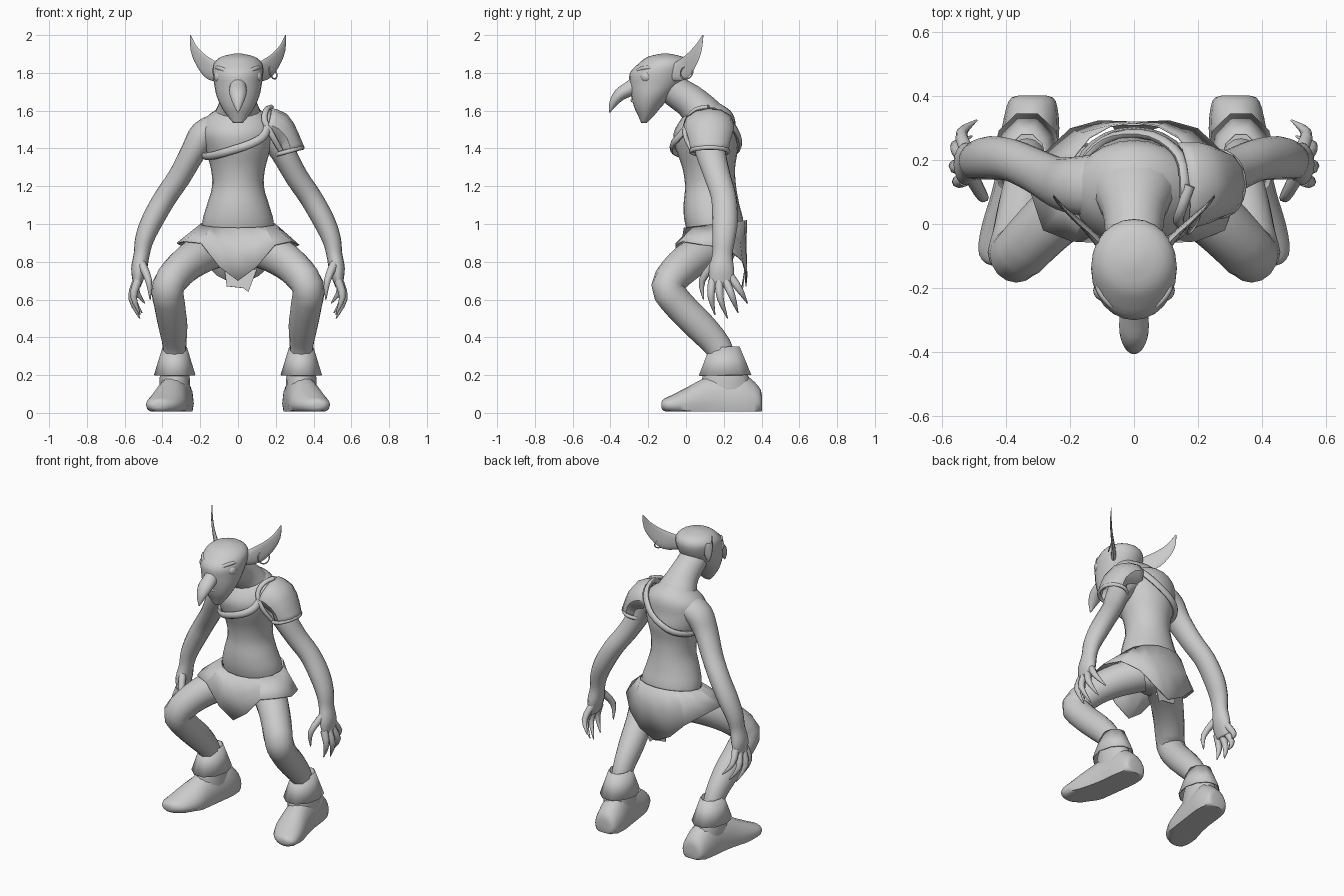
import bpy
import bmesh
import math
from mathutils import Vector

if "Cube" in bpy.data.objects:
    bpy.data.objects.remove(bpy.data.objects["Cube"])

grey = bpy.data.materials.new("plain grey")
grey.use_nodes = True
grey.diffuse_color = (0.6, 0.6, 0.6, 1)
grey.node_tree.nodes["Principled BSDF"].inputs["Base Color"].default_value = grey.diffuse_color


def finish(ob, mirror=False, thick=0, angle=50):
    """Material, smoothing and modifiers shared by all parts."""
    ob.data.materials.clear()
    ob.data.materials.append(grey)
    bpy.ops.object.select_all(action="DESELECT")
    ob.select_set(True)
    bpy.context.view_layer.objects.active = ob
    if angle:
        bpy.ops.object.shade_smooth_by_angle(angle=math.radians(angle))
    if thick:
        ob.modifiers.new("thickness", "SOLIDIFY").thickness = thick
    if mirror:
        ob.modifiers.new("mirror", "MIRROR").use_mirror_merge = False
    return ob


def mesh_object(name, verts, faces):
    me = bpy.data.meshes.new(name)
    me.from_pydata(verts, [], faces)
    bm = bmesh.new()
    bm.from_mesh(me)
    bmesh.ops.recalc_face_normals(bm, faces=bm.faces)
    bm.to_mesh(me)
    bm.free()
    ob = bpy.data.objects.new(name, me)
    bpy.context.scene.collection.objects.link(ob)
    return ob


def spline(rows, steps, closed):
    """Catmull-Rom through rows of (x, y, z, radius_a, radius_b)."""
    rows = [Vector(r) for r in rows]
    n, out = len(rows), []

    def row(i):
        return rows[i % n] if closed else rows[max(0, min(n - 1, i))]

    for i in range(n if closed else n - 1):
        a, b, c, d = (row(i + k) for k in (-1, 0, 1, 2))
        for s in range(steps):
            t = s / steps
            out.append(b + (c - a) * (t / 2) + (a * 2 - b * 5 + c * 4 - d) * (t * t / 2)
                       + (b * 3 - a - c * 3 + d) * (t ** 3 / 2))
    return out if closed else out + [rows[-1]]


def tube(name, rows, ref=(1, 0, 0), sides=16, steps=3, closed=False, caps=True,
         normal=None, floor=None, **kw):
    """Elliptical loft; radius_a lies along ref, radius_b across it.
    With a normal, all sections are parallel to one plane."""
    pts = spline(rows, steps, closed)
    n, verts, faces = len(pts), [], []
    for i, p in enumerate(pts):
        nxt = pts[(i + 1) % n] if closed else pts[min(i + 1, n - 1)]
        prv = pts[i - 1] if closed else pts[max(i - 1, 0)]
        t = Vector(normal) if normal else (Vector(nxt[:3]) - Vector(prv[:3])).normalized()
        u = Vector(ref)
        u = (u - t * u.dot(t)).normalized()
        v = t.cross(u)
        for k in range(sides):
            a = math.tau * k / sides
            q = Vector(p[:3]) + u * (math.cos(a) * max(p[3], .002)) + v * (math.sin(a) * max(p[4], .002))
            if floor is not None:
                q.z = max(q.z, floor)
            verts.append(q)
    for i in range(n if closed else n - 1):
        for k in range(sides):
            j, m = (i + 1) % n, (k + 1) % sides
            faces.append((i * sides + k, i * sides + m, j * sides + m, j * sides + k))
    if caps and not closed:
        faces += [tuple(range(sides)), tuple(range((n - 1) * sides, n * sides))]
    return finish(mesh_object(name, verts, faces), **kw)


def rings(name, rows):
    """Stack of level ellipses given as (z, y, half width, half depth)."""
    return tube(name, [(0, y, z, a, b) for z, y, a, b in rows], sides=24, normal=(0, 0, 1), angle=70)


# Torso, neck and head
rings("torso", [(.8, .17, .08, .07), (.88, .16, .17, .12), (1, .15, .19, .155), (1.1, .135, .165, .148),
                (1.2, .13, .137, .135), (1.3, .12, .145, .14), (1.4, .11, .175, .165),
                (1.48, .1, .195, .165), (1.55, .115, .18, .145), (1.6, .125, .125, .11), (1.64, .12, .06, .055)])
tube("neck", [(0, .17, 1.42, .13, .07), (0, .125, 1.53, .145, .11), (0, .04, 1.635, .1, .092),
              (0, -.045, 1.695, .09, .084), (0, -.12, 1.75, .09, .08)], angle=80)
rings("head", [(1.535, -.222, .025, .015), (1.57, -.212, .055, .04), (1.62, -.203, .088, .072),
               (1.68, -.182, .114, .108), (1.74, -.16, .126, .138), (1.8, -.144, .134, .153),
               (1.85, -.118, .128, .132), (1.885, -.11, .09, .092), (1.902, -.11, .02, .02)])

# Hooked nose and lips
tube("nose", [(0, -.25, 1.74, .04, .05), (0, -.3, 1.715, .046, .04), (0, -.35, 1.685, .044, .034),
              (0, -.385, 1.64, .028, .022), (0, -.405, 1.59, .003, .003)], angle=80)
tube("lips", [(-.06, -.235, 1.63, .01, .01), (0, -.28, 1.655, .012, .014), (.06, -.235, 1.63, .01, .01)],
     ref=(0, 0, 1), sides=8, angle=80)

# Eyes and brows
bpy.ops.mesh.primitive_uv_sphere_add(segments=16, ring_count=10, radius=.034, location=(0, 0, 0))
eye = bpy.context.object
eye.name = "eyes"
for vert in eye.data.vertices:
    vert.co += Vector((.094, -.208, 1.78))
finish(eye, mirror=True)
tube("brows", [(.025, -.285, 1.79, .006, .006), (.075, -.252, 1.815, .012, .01),
               (.11, -.205, 1.828, .01, .01), (.118, -.155, 1.82, .005, .005)],
     ref=(0, 0, 1), sides=8, mirror=True, angle=80)

# Pointed ears and one earring
tube("ears", [(.1, -.07, 1.8, .016, .045), (.15, -.015, 1.82, .01, .056), (.2, .03, 1.87, .007, .044),
              (.235, .065, 1.93, .005, .027), (.252, .09, 2, .002, .003)],
     ref=(-.76, .65, 0), sides=12, mirror=True, angle=70)
bpy.ops.mesh.primitive_torus_add(major_radius=.037, minor_radius=.004, major_segments=20, minor_segments=6,
                                 location=(.185, .003, 1.803), rotation=(0, math.pi / 2 - .3, -.5))
bpy.context.object.name = "earring"
finish(bpy.context.object)

# Arms and palms
tube("arms", [(.1, .12, 1.515, .1, .075), (.18, .12, 1.47, .092, .08), (.238, .13, 1.38, .08, .067),
              (.31, .167, 1.25, .07, .061), (.385, .2, 1.14, .067, .06), (.453, .207, 1.02, .068, .058),
              (.495, .2, .92, .06, .05), (.51, .193, .84, .053, .042), (.524, .188, .76, .067, .042),
              (.532, .188, .69, .063, .025), (.534, .188, .665, .05, .016)],
     ref=(0, 1, 0), mirror=True, angle=80)

# Fingers
fingers = {
    "thumbs": [(.51, .15, .79), (.473, .085, .7), (.465, .093, .6)],
    "index_fingers": [(.53, .14, .7), (.553, .132, .615), (.518, .153, .52)],
    "middle_fingers": [(.535, .175, .7), (.563, .182, .605), (.52, .22, .5)],
    "ring_fingers": [(.535, .21, .7), (.558, .245, .615), (.508, .275, .53)],
    "little_fingers": [(.525, .23, .73), (.54, .285, .65), (.493, .325, .58)],
}
for name, path in fingers.items():
    tube(name, [(*p, r, r) for p, r in zip(path, (.023, .018, .003))],
         ref=(0, 1, 0), sides=8, mirror=True, angle=80)

# Bent legs
tube("legs", [(.08, .17, .88, .11, .1), (.19, .075, .84, .1, .1), (.29, -.02, .773, .091, .096),
              (.37, -.098, .67, .086, .086), (.362, -.035, .57, .082, .083), (.345, .073, .46, .077, .082),
              (.336, .17, .35, .062, .072), (.335, .21, .24, .06, .063)], mirror=True, angle=80)

# Boots with a flat sole, ankle shafts and flared cuffs
tube("boots", [(.318, .402, .05, .045, .04), (.319, .385, .05, .074, .09), (.324, .3, .05, .09, .16),
               (.335, .2, .05, .09, .165), (.352, .1, .05, .094, .135), (.375, 0, .045, .101, .088),
               (.402, -.08, .042, .086, .05), (.416, -.118, .042, .055, .032), (.42, -.13, .042, .025, .015)],
     normal=(0, -1, 0), floor=.008, mirror=True, angle=60)
tube("boot_shafts", [(.33, .215, .06, .08, .13), (.335, .21, .18, .08, .125), (.335, .205, .27, .07, .09)],
     normal=(0, 0, 1), mirror=True, angle=60)
tube("boot_cuffs", [(.335, .205, .35, .064, .083), (.335, .207, .2, .11, .146)], sides=10, steps=1,
     caps=False, thick=.006, mirror=True, angle=30)

# Shoulder guard with collar and rim, on the left only
tube("shoulder_guard", [(.15, .12, 1.53, .135, .088), (.21, .125, 1.507, .13, .09),
                        (.262, .125, 1.45, .112, .066), (.28, .125, 1.385, .1, .075)],
     ref=(0, 1, 0), sides=12, steps=2, caps=False, thick=.008, angle=40)
tube("shoulder_guard_rim", [(.268 + .075 * math.cos(k * math.tau / 8), .125 + .1 * math.sin(k * math.tau / 8),
                             1.385 + .02 * math.cos(k * math.tau / 8), .012, .01) for k in range(8)],
     ref=(0, 0, 1), sides=8, closed=True, angle=60)
tube("shoulder_guard_collar", [(.175, .12, 1.62, .016, .012), (.15, .05, 1.605, .016, .012),
                               (.14, .005, 1.55, .016, .012), (.18, -.005, 1.47, .016, .012),
                               (.225, .03, 1.39, .014, .01)], sides=8, angle=60)

# Chest strap running over the left shoulder and under the right arm
strap = [(-.18, .11, 1.36), (-.14, .01, 1.36), (-.05, -.062, 1.385), (.07, -.068, 1.425), (.14, -.03, 1.47),
         (.16, .025, 1.54), (.16, .11, 1.605), (.145, .21, 1.56), (.06, .275, 1.47), (-.06, .275, 1.4),
         (-.14, .215, 1.37)]
tube("chest_strap", [(*p, .022, .015) for p in strap], ref=(-.6, 0, .8), sides=8, closed=True, angle=60)

# Ragged skirt: waist ring down to a pointed hem
hem = [(0, -.05, .7), (.1, -.06, .775), (.195, -.055, .89), (.285, -.02, .91), (.325, .1, .89),
       (.285, .22, .875), (.2, .3, .805), (.11, .325, .725), (0, .32, .67)]
hem += [(-x, y, z + .01 * (i % 2)) for i, (x, y, z) in enumerate(hem[-2:0:-1])]
count, verts = len(hem), []
for level in (0, .45, 1):
    for i, h in enumerate(hem):
        a = math.tau * i / count
        waist = Vector((.2 * math.sin(a), .155 - .167 * math.cos(a), 1.0 - .02 * math.cos(a)))
        verts.append(waist.lerp(Vector(h), level))
faces = [(r * count + i, r * count + (i + 1) % count, (r + 1) * count + (i + 1) % count, (r + 1) * count + i)
         for r in range(2) for i in range(count)]
finish(mesh_object("skirt", verts, faces), thick=.006, angle=25)

# Torn cloth tail hanging off the back of the skirt
tail = [(-.07, .315, .75), (.1, .315, .76), (.055, .3, .64), (.03, .3, .66), (-.06, .3, .67)]
finish(mesh_object("skirt_tail", tail, [(0, 1, 2, 3, 4)]), thick=.006, angle=0)
